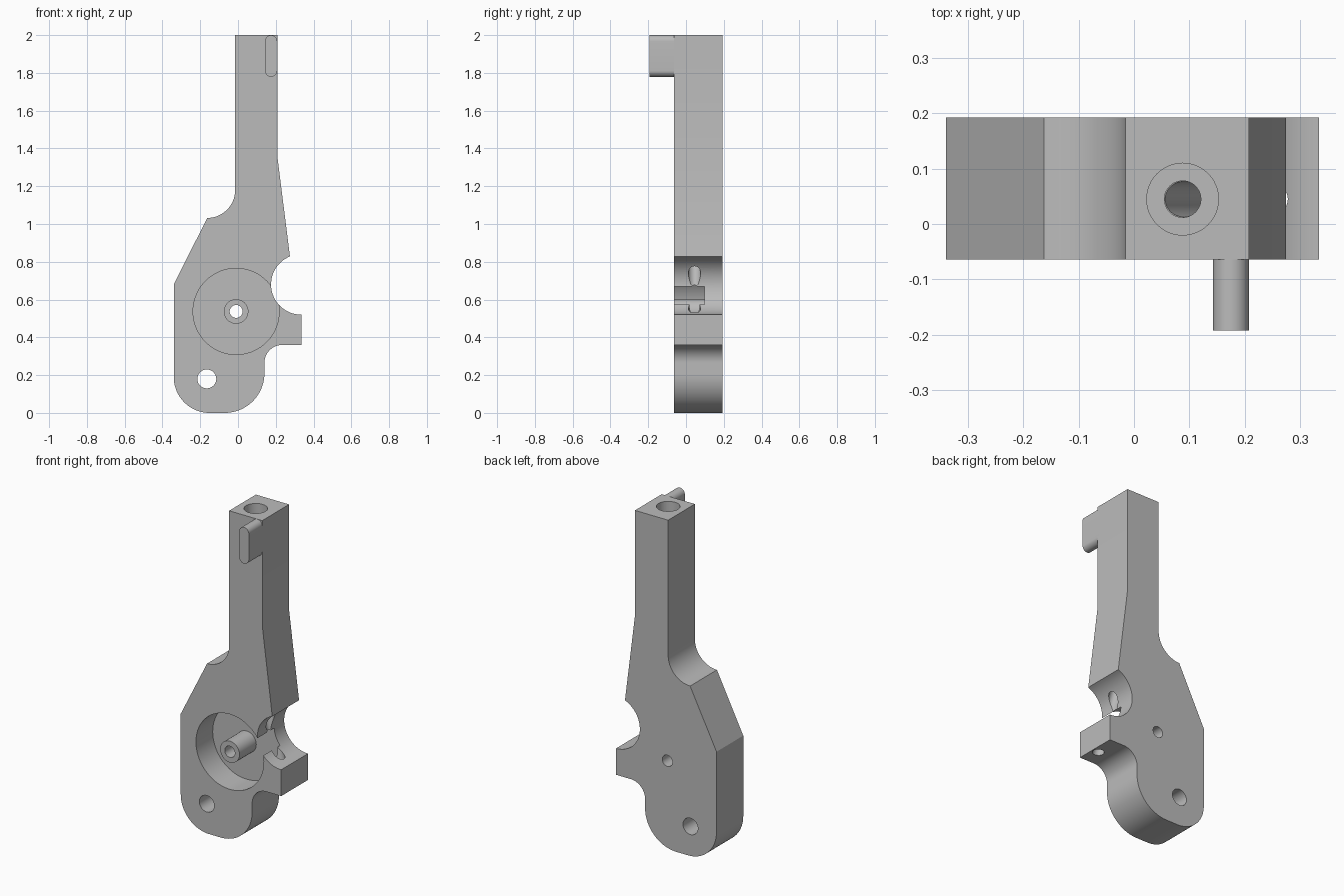
import bpy
import bmesh
from math import sin, cos, radians, atan
from mathutils import Vector

cube = bpy.data.objects.get("Cube")
if cube:
    bpy.data.objects.remove(cube, do_unlink=True)

FRONT, BACK = -0.064, 0.193

grey = bpy.data.materials.new("plain grey")
grey.diffuse_color = (0.5, 0.5, 0.5, 1)
grey.use_nodes = True
grey.node_tree.nodes["Principled BSDF"].inputs["Base Color"].default_value = (0.5, 0.5, 0.5, 1)


def arc(cx, cz, r, start, end, steps=20):
    """Points along an arc in the xz plane, angles in degrees."""
    angles = [radians(start + (end - start) * i / steps) for i in range(steps + 1)]
    return [(cx + r * cos(a), cz + r * sin(a)) for a in angles]


def plate(name, outline, y0, y1):
    """Extrude an xz outline from y0 to y1."""
    bm = bmesh.new()
    face = bm.faces.new([bm.verts.new((x, y0, z)) for x, z in outline])
    moved = bmesh.ops.extrude_face_region(bm, geom=[face])["geom"]
    bmesh.ops.translate(bm, vec=(0, y1 - y0, 0),
                        verts=[v for v in moved if isinstance(v, bmesh.types.BMVert)])
    bmesh.ops.recalc_face_normals(bm, faces=bm.faces)
    mesh = bpy.data.meshes.new(name)
    bm.to_mesh(mesh)
    bm.free()
    mesh.materials.append(grey)
    obj = bpy.data.objects.new(name, mesh)
    bpy.context.collection.objects.link(obj)
    return obj


def rod(name, start, end, r, sides=48):
    """Cylinder between two points."""
    a, b = Vector(start), Vector(end)
    bpy.ops.mesh.primitive_cylinder_add(vertices=sides, radius=r, depth=(b - a).length,
                                        location=(a + b) / 2)
    obj = bpy.context.object
    obj.name = name
    obj.rotation_euler = (b - a).to_track_quat("Z", "Y").to_euler()
    obj.data.materials.append(grey)
    return obj


def combine(target, tool, operation):
    """Apply a boolean and remove the helper."""
    tool.hide_render = True
    mod = target.modifiers.new(operation, "BOOLEAN")
    mod.operation, mod.object, mod.solver = operation, tool, "EXACT"
    bpy.context.view_layer.objects.active = target
    bpy.ops.object.modifier_apply(modifier=mod.name)
    bpy.data.objects.remove(tool, do_unlink=True)


def smooth(obj):
    bpy.ops.object.select_all(action="DESELECT")
    obj.select_set(True)
    bpy.context.view_layer.objects.active = obj
    bpy.ops.object.shade_smooth_by_angle(angle=radians(25))


# Lever body: stem, notched shoulder, side lug and rounded foot
outline = [(-0.015, 2), (0.208, 2), (0.208, 1.36)]
outline += arc(0.335, 0.68, 0.16, 112, 270, 32)
outline += [(0.335, 0.36)]
outline += arc(0.235, 0.265, 0.095, 90, 180)
outline += arc(-0.07, 0.21, 0.21, 0, -90)
outline += arc(-0.15, 0.19, 0.19, -90, -180)
outline += [(-0.34, 0.68)]
outline += arc(-0.163, 1.18, 0.148, -90, 0)
body = plate("lever_body", outline, FRONT, BACK)

# Round front pocket with a central boss
px, pz, floor = -0.01, 0.537, 0.097
combine(body, rod("pocket", (px, FRONT - 0.1, pz), (px, floor, pz), 0.228, 72), "DIFFERENCE")
combine(body, rod("boss", (px, FRONT, pz), (px, floor + 0.03, pz), 0.065), "UNION")

# Pivot and foot holes through the thickness
for x, z, r in ((px, pz, 0.034), (-0.165, 0.18, 0.05)):
    combine(body, rod("through_hole", (x, -0.3, z), (x, 0.4, z), r), "DIFFERENCE")

# Counterbored passage from the top, then slanting out through the lug
hx, hy, bend, slope = 0.088, 0.045, 1.07, 0.29
combine(body, rod("counterbore", (hx, hy, 1.65), (hx, hy, 2.1), 0.065), "DIFFERENCE")
combine(body, rod("top_passage", (hx, hy, bend), (hx, hy, 1.8), 0.033), "DIFFERENCE")
combine(body, rod("slanted_passage", (hx - 0.007, hy, bend + 0.03),
                  (hx + slope * (bend - 0.2), hy, 0.2), 0.032), "DIFFERENCE")
smooth(body)

# Rounded peg at the front of the stem top
peg_outline = arc(0.1755, 1.967, 0.0325, 0, 180) + arc(0.1755, 1.812, 0.0325, 180, 360)
smooth(plate("stem_peg", peg_outline, -0.193, FRONT + 0.01))
